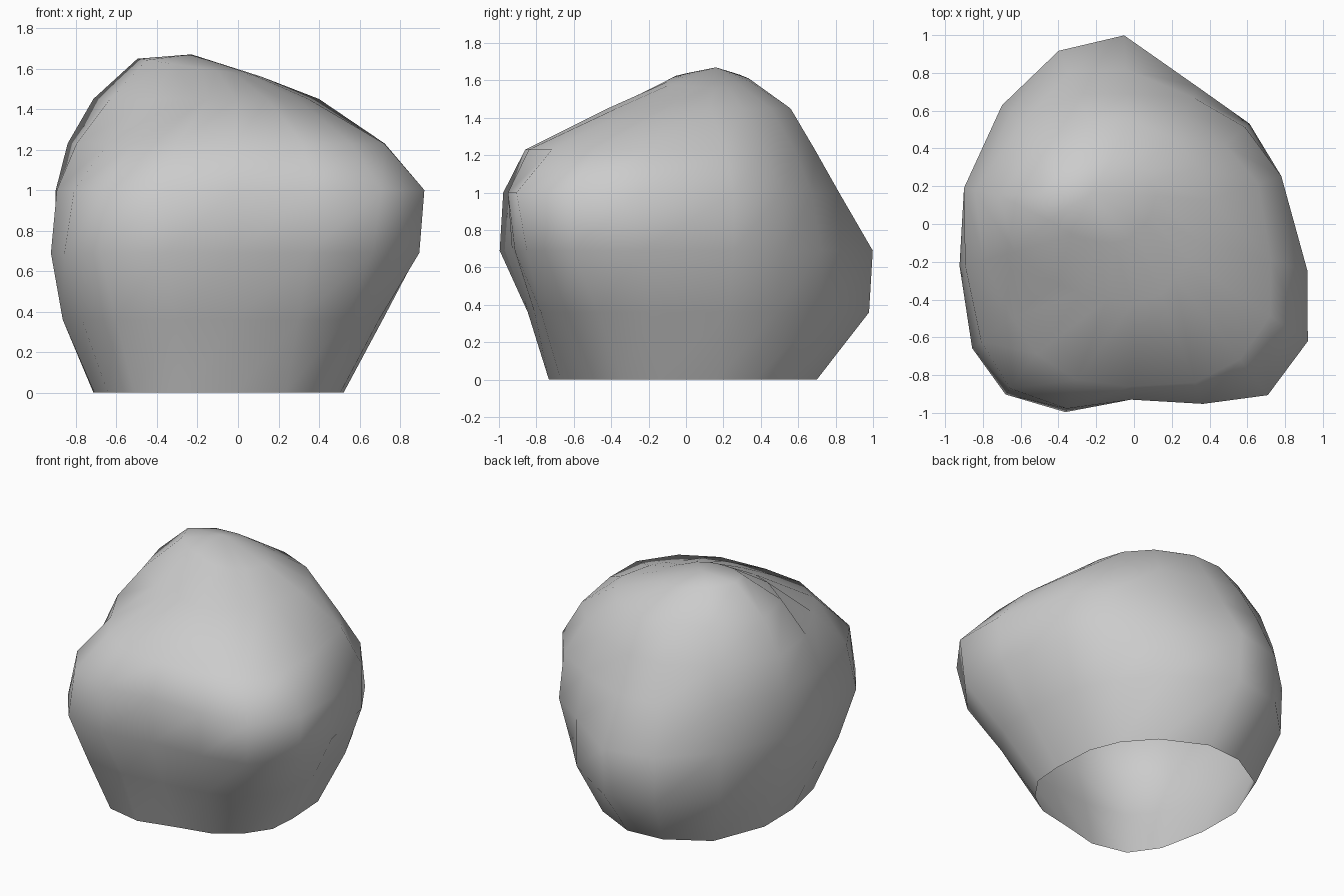
import bpy, bmesh
from math import radians, sin, cos

# Directions (degrees from +x) of the 16 columns of the boulder
ANGLES = (-15, 18, 41, 65, 93, 113.5, 138, 168, 193.5, 217.5, 233, 250, 269, 291, 308, 326)

# Horizontal contours: height -> radius in each direction
CONTOURS = {
    0.00: (.54, .53, .56, .61, .70, .74, .77, .73, .73, .81, .85, .78, .67, .66, .64, .61),
    0.36: (.74, .71, .73, .80, .98, 1.0, .93, .88, .89, .97, 1.0, .90, .81, .83, .86, .84),
    0.69: (.92, .82, .81, .80, 1.0, 1.0, .94, .92, .95, 1.08, 1.13, 1.06, .93, .98, 1.08, 1.08),
    1.00: (.95, .82, .78, .74, .82, .87, .88, .92, .92, 1.02, 1.09, 1.04, .93, 1.02, 1.15, 1.11),
    1.23: (.75, .69, .64, .64, .69, .75, .80, .86, .82, .81, .86, .88, .86, .90, .91, .87),
    1.45: (.36, .42, .46, .50, .56, .60, .66, .73, .65, .52, .46, .43, .42, .40, .35, .35),
}
N = len(ANGLES)
PEAK = (-.23, .16)

bm = bmesh.new()
rings = []
for z, radii in CONTOURS.items():
    rings.append([bm.verts.new((r * cos(radians(a)), r * sin(radians(a)), z))
                  for a, r in zip(ANGLES, radii)])

# Small crown ring, drawn in towards the peak
rings.append([bm.verts.new((PEAK[0] + .55 * (v.co.x - PEAK[0]),
                            PEAK[1] + .45 * (v.co.y - PEAK[1]),
                            1.61 - .08 * (v.co.x - PEAK[0])))
              for v in rings[-1]])

# Side skin, open underneath
for low, high in zip(rings, rings[1:]):
    for i in range(N):
        j = (i + 1) % N
        bm.faces.new((low[i], low[j], high[j], high[i]))

# Capped peak
apex = bm.verts.new((*PEAK, 1.67))
for i in range(N):
    bm.faces.new((rings[-1][i], rings[-1][(i + 1) % N], apex))

mesh = bpy.data.meshes.new("boulder")
bm.to_mesh(mesh)
bm.free()
boulder = bpy.data.objects.new("boulder", mesh)
bpy.context.collection.objects.link(boulder)

# Smooth skin all over
bpy.context.view_layer.objects.active = boulder
boulder.select_set(True)
bpy.ops.object.shade_smooth_by_angle(angle=radians(80))
